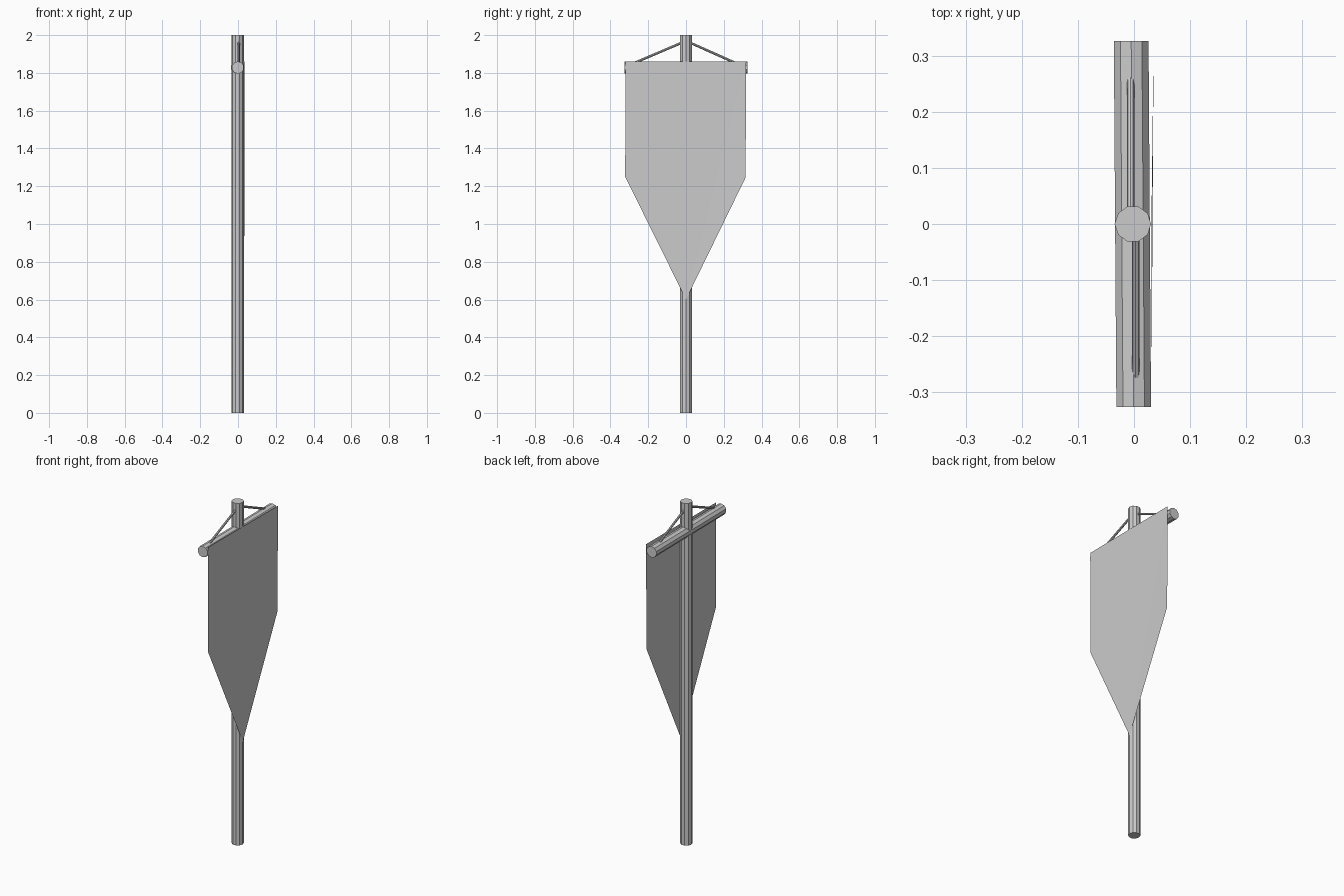
import bpy
import math
from mathutils import Vector

if "Cube" in bpy.data.objects:
    bpy.data.objects.remove(bpy.data.objects["Cube"])


def rod(name, a, b, radius, sides):
    """Flat-sided capped cylinder running from point a to point b."""
    a, b = Vector(a), Vector(b)
    d = b - a
    bpy.ops.mesh.primitive_cylinder_add(vertices=sides, radius=radius,
                                        depth=d.length, location=(a + b) / 2)
    ob = bpy.context.object
    ob.name = name
    ob.rotation_euler = d.to_track_quat('Z', 'Y').to_euler()
    return ob


# Upright pole
pole = rod("pole", (-0.002, 0, 0), (-0.002, 0, 2), 0.0325, 10)
pole.rotation_euler.z = math.pi / 10

# Crossbar, very slightly skewed
rod("crossbar", (-0.0005, -0.326, 1.828), (-0.005, 0.326, 1.828), 0.0325, 10)

# Stay ropes from the pole top down to the crossbar
rod("rope_left", (0.003, -0.01, 1.965), (0.003, -0.28, 1.85), 0.0065, 8)
rod("rope_right", (-0.006, 0.01, 1.965), (-0.006, 0.268, 1.85), 0.0065, 8)

# Pointed cloth banner hanging in front of the crossbar
profile = [(0.031, -0.32, 1.86), (0.031, -0.322, 1.25), (0.031, 0.0, 0.60),
           (0.035, 0.315, 1.245), (0.035, 0.319, 1.86)]
mesh = bpy.data.meshes.new("banner")
mesh.from_pydata(profile, [], [(0, 1, 2), (0, 2, 4), (2, 3, 4)])
for p in mesh.polygons:
    p.flip()
mesh.update()
banner = bpy.data.objects.new("banner", mesh)
bpy.context.collection.objects.link(banner)
